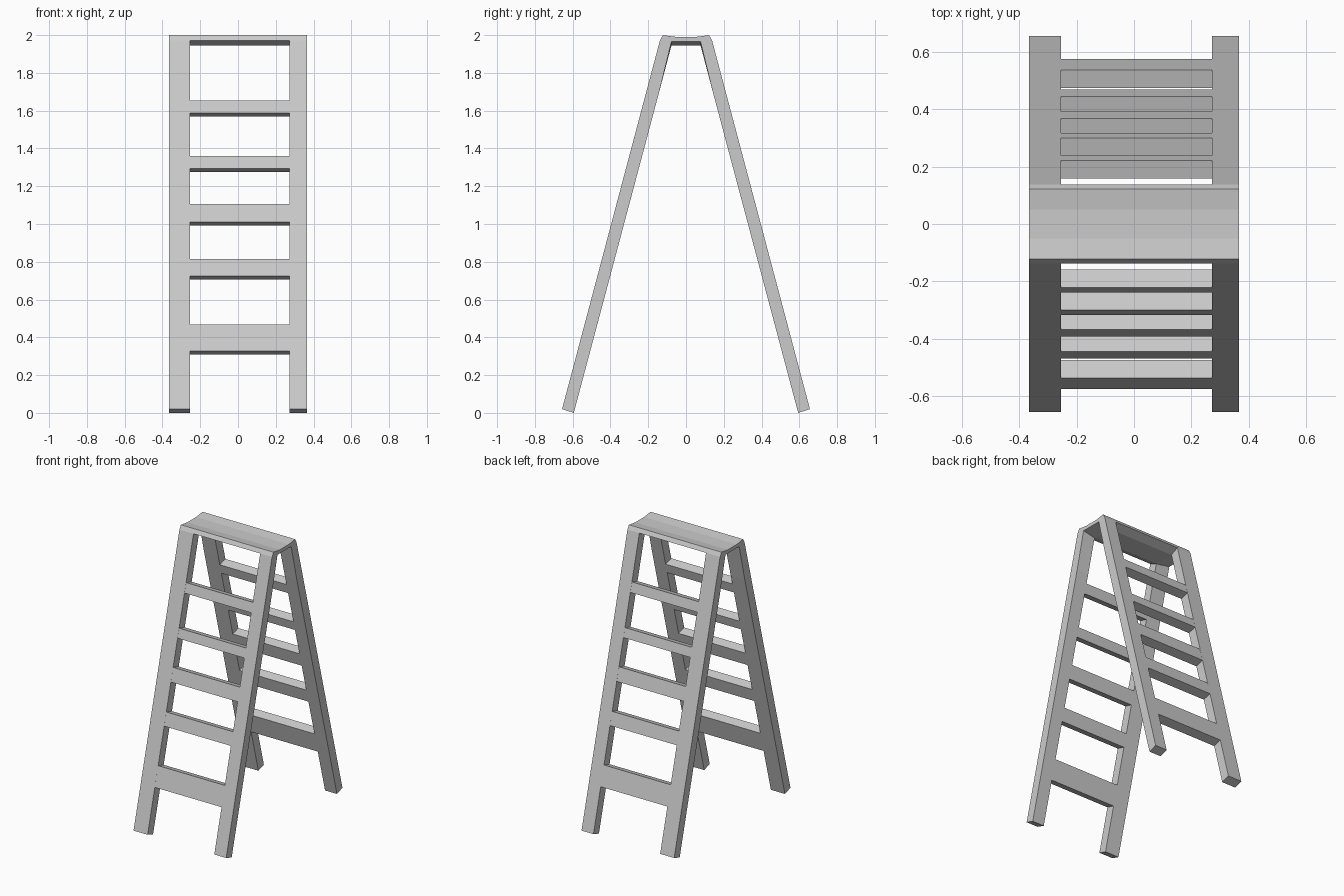
import bpy

if "Cube" in bpy.data.objects:
    bpy.data.objects.remove(bpy.data.objects["Cube"])

X_LEFT, X_LEFT_IN, X_RIGHT_IN, X_RIGHT = -0.366, -0.255, 0.272, 0.366
SLOPE = 0.266          # lean of each leg, y per z


def outer_y(z):
    return -0.6615 + SLOPE * z


def inner_y(z):
    return -0.594 + SLOPE * z


def loft(name, x0, prof0, x1, prof1):
    """Solid between two (y, z) profiles with equal point counts."""
    n = len(prof0)
    verts = [(x0, y, z) for y, z in prof0] + [(x1, y, z) for y, z in prof1]
    faces = [tuple(range(n))[::-1], tuple(range(n, 2 * n))]
    faces += [(i, (i + 1) % n, n + (i + 1) % n, n + i) for i in range(n)]
    # profiles run clockwise seen from +x, so flip to face outwards
    faces = [f[::-1] for f in faces]
    mesh = bpy.data.meshes.new(name)
    mesh.from_pydata(verts, [], faces)
    mesh.update()
    ob = bpy.data.objects.new(name, mesh)
    bpy.context.collection.objects.link(ob)
    return ob


def mirrored(half):
    return half + [(-y, z) for y, z in reversed(half)]


def side_profile(under_z):
    # foot inner corner, foot outer corner, shoulder, dished top
    half = [(outer_y(0.02), 0.02), (-0.138, 1.972), (-0.122, 2.0), (-0.05, 1.99)]
    right = [(-y, z) for y, z in reversed(half)]
    inside = [(inner_y(0), 0), (inner_y(1.70), 1.70), (-0.077, under_z)]
    return half + right + [(-y, z) for y, z in inside] + inside[::-1]


# A-shaped side frames, underside rising towards the outer face
loft("left_side_frame", X_LEFT, side_profile(1.965), X_LEFT_IN, side_profile(1.945))
loft("right_side_frame", X_RIGHT_IN, side_profile(1.945), X_RIGHT, side_profile(1.965))

# Dished top step
step = mirrored([(-0.077, 1.945), (-0.138, 1.972), (-0.122, 2.0), (-0.05, 1.99)])
loft("top_step", X_LEFT_IN, step, X_RIGHT_IN, step)

# Rungs: outer-face top and bottom heights, cut square to the leg
RUNGS = [(1.655, 1.587), (1.359, 1.294), (1.105, 1.010), (0.816, 0.724), (0.468, 0.327)]
for i, (top, bottom) in enumerate(RUNGS, 1):
    t, b = top - 0.018, bottom - 0.018
    prof = [(outer_y(bottom), bottom), (outer_y(top), top), (inner_y(t), t), (inner_y(b), b)]
    loft(f"front_rung_{i}", X_LEFT_IN, prof, X_RIGHT_IN, prof)
    back = [(-y, z) for y, z in reversed(prof)]
    loft(f"back_rung_{i}", X_LEFT_IN, back, X_RIGHT_IN, back)
